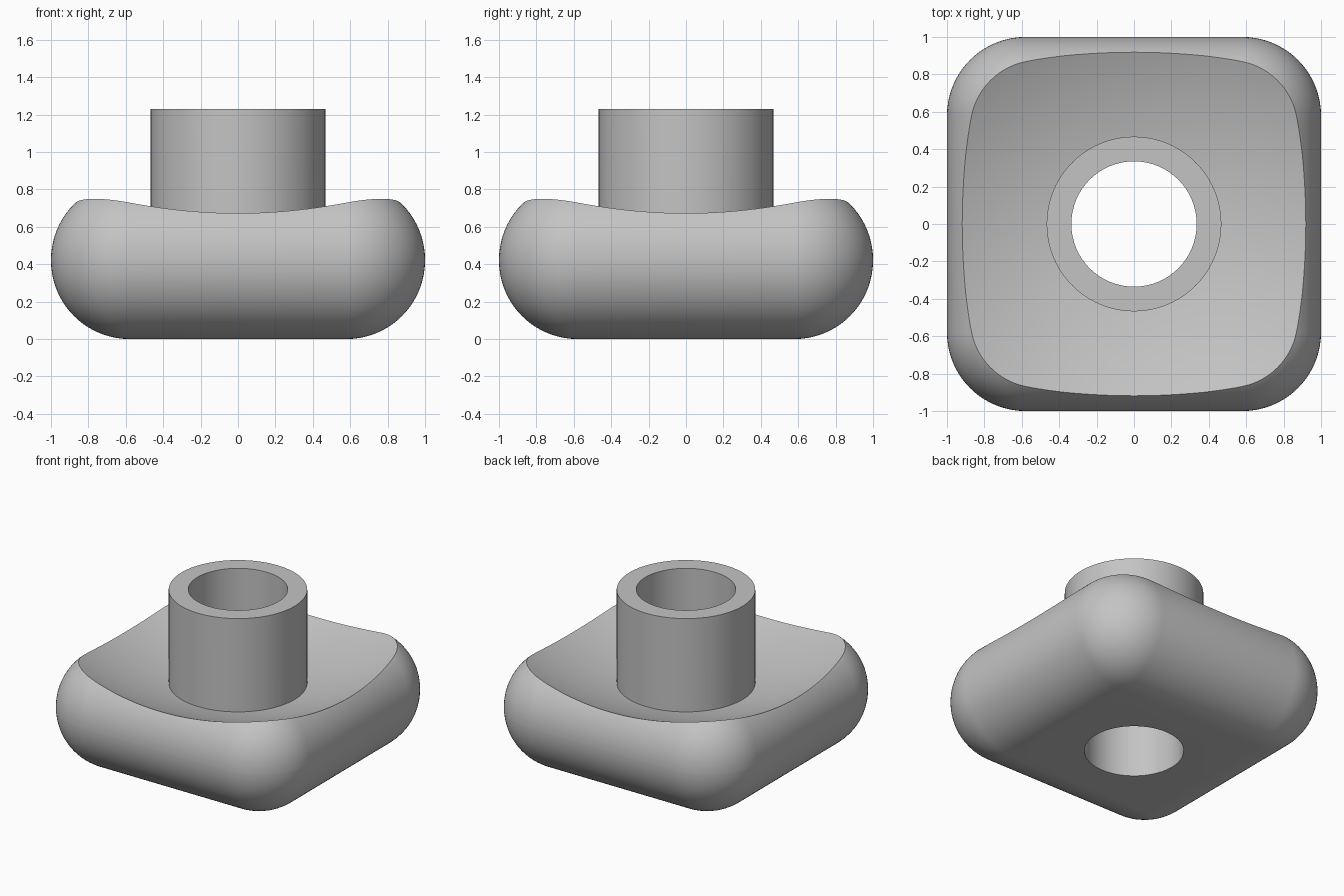
import bpy
import bmesh
import math
from mathutils import Matrix

EDGE_R = 0.42      # rounding of the base block
HEIGHT = 0.844     # block height before the dish is cut
DISH_R = 2.4       # radius of the hollow in the top
DISH_LOW = 0.49    # lowest point of the hollow
COLLAR_R = 0.467
BORE_R = 0.335
TOP = 1.23

cube = bpy.data.objects.get("Cube")
if cube:
    bpy.data.objects.remove(cube, do_unlink=True)

grey = bpy.data.materials.new("plain grey")
grey.use_nodes = True
grey.diffuse_color = (0.55, 0.55, 0.55, 1)
grey.node_tree.nodes["Principled BSDF"].inputs["Base Color"].default_value = grey.diffuse_color


def make_object(name, bm):
    mesh = bpy.data.meshes.new(name)
    bm.to_mesh(mesh)
    bm.free()
    obj = bpy.data.objects.new(name, mesh)
    mesh.materials.append(grey)
    bpy.context.collection.objects.link(obj)
    return obj


def cylinder(name, radius, low, high):
    bm = bmesh.new()
    bmesh.ops.create_cone(bm, cap_ends=True, segments=96, radius1=radius, radius2=radius,
                          depth=high - low, matrix=Matrix.Translation((0, 0, (low + high) / 2)))
    return make_object(name, bm)


def combine(target, tool, operation):
    mod = target.modifiers.new(tool.name, 'BOOLEAN')
    mod.operation = operation
    mod.solver = 'EXACT'
    mod.object = tool
    tool.hide_render = True


# Base block with fully rounded edges and ball corners
bm = bmesh.new()
bmesh.ops.create_cube(bm, size=2, matrix=Matrix.Translation((0, 0, HEIGHT / 2))
                      @ Matrix.Diagonal((1, 1, HEIGHT / 2, 1)))
bmesh.ops.bevel(bm, geom=bm.edges[:], offset=EDGE_R, segments=20, profile=0.5, affect='EDGES')
body = make_object("rounded_base_with_collar", bm)

# Spherical hollow in the top
bm = bmesh.new()
bmesh.ops.create_uvsphere(bm, u_segments=128, v_segments=128, radius=DISH_R,
                          matrix=Matrix.Translation((0, 0, DISH_LOW + DISH_R)))
dish = make_object("dish_cutter", bm)

# Upright collar and the bore running through everything
collar = cylinder("collar_blank", COLLAR_R, 0.2, TOP)
bore = cylinder("bore_cutter", BORE_R, -0.5, TOP + 0.5)

combine(body, dish, 'DIFFERENCE')
combine(body, collar, 'UNION')
combine(body, bore, 'DIFFERENCE')

# Bake the cuts, drop the helpers
graph = bpy.context.evaluated_depsgraph_get()
baked = bpy.data.meshes.new_from_object(body.evaluated_get(graph))
body.modifiers.clear()
body.data = baked
baked.materials.clear()
baked.materials.append(grey)
for helper in (dish, collar, bore):
    bpy.data.objects.remove(helper, do_unlink=True)

# Smooth shading with crisp rims
bpy.ops.object.select_all(action='DESELECT')
body.select_set(True)
bpy.context.view_layer.objects.active = body
bpy.ops.object.shade_smooth_by_angle(angle=math.radians(25))
